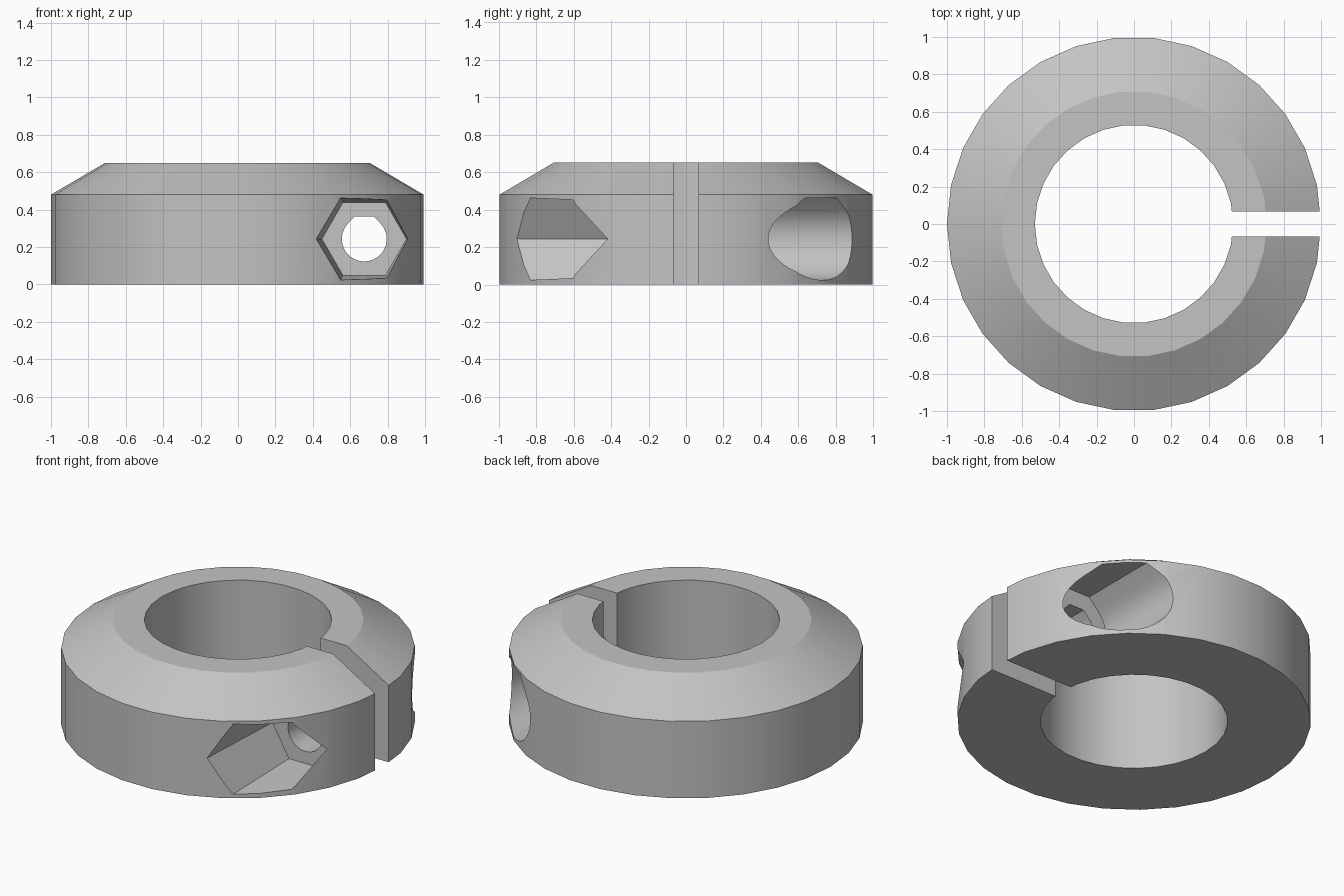
import bpy, bmesh
from math import sin, cos, tan, pi, radians

if "Cube" in bpy.data.objects:
    bpy.data.objects.remove(bpy.data.objects["Cube"])

grey = bpy.data.materials.new("plain grey")
grey.use_nodes = True
grey.diffuse_color = (0.55, 0.55, 0.55, 1)
grey.node_tree.nodes["Principled BSDF"].inputs["Base Color"].default_value = grey.diffuse_color

SIDES = 30
SCREW_X, SCREW_Z = 0.675, 0.243


def make(name, loops, closed=False):
    """Skin a list of equal-length vertex loops; cap the ends or close the ring."""
    bm = bmesh.new()
    rows = [[bm.verts.new(p) for p in loop] for loop in loops]
    n = len(rows[0])
    pairs = list(zip(rows, rows[1:]))
    if closed:
        pairs.append((rows[-1], rows[0]))
    else:
        bm.faces.new(rows[0])
        bm.faces.new(rows[-1])
    for a, b in pairs:
        for i in range(n):
            j = (i + 1) % n
            bm.faces.new((a[i], a[j], b[j], b[i]))
    bmesh.ops.recalc_face_normals(bm, faces=bm.faces)
    mesh = bpy.data.meshes.new(name)
    bm.to_mesh(mesh)
    bm.free()
    mesh.materials.append(grey)
    obj = bpy.data.objects.new(name, mesh)
    bpy.context.collection.objects.link(obj)
    return obj


def bore(name, outline, y0, r0, y1, r1):
    """Cutter along y around the screw axis, tapering from r0 to r1."""
    return make(name, [[(SCREW_X + u * r, y, SCREW_Z + v * r) for u, v in outline]
                       for y, r in ((y0, r0), (y1, r1))])


# Collar body: chamfered ring profile revolved about z
profile = [(0.53, 0), (1, 0), (1, 0.48), (0.71, 0.65), (0.53, 0.65)]
angles = [2 * pi * i / SIDES for i in range(SIDES)]
collar = make("clamp_collar",
              [[(r * cos(a), r * sin(a), z) for r, z in profile] for a in angles], closed=True)

# Outlines: hexagon, and round hole with a flat-topped teardrop roof
hexagon = [(cos(i * pi / 3), sin(i * pi / 3)) for i in range(6)]
arc = [radians(135 + 270 * i / 27) for i in range(28)]
flat = tan(pi / 8)
teardrop = [(cos(a), sin(a)) for a in arc] + [(flat, 1), (-flat, 1)]

# Cutters: clamping slot, nut pocket, screw head recess, screw hole
slot = make("slot_cutter", [[(x, y, z) for y, z in
                             ((-0.067, -1), (0.067, -1), (0.067, 1), (-0.067, 1))]
                            for x in (0.2, 1.5)])
cutters = [
    slot,
    bore("nut_pocket_cutter", hexagon, -1.1, 0.266, -0.30, 0.226),
    bore("head_recess_cutter", teardrop, 0.30, 0.22, 1.1, 0.22),
    bore("screw_hole_cutter", teardrop, -0.5, 0.12, 0.5, 0.12),
]
for cutter in cutters:
    cutter.hide_render = True
    mod = collar.modifiers.new(cutter.name, 'BOOLEAN')
    mod.operation = 'DIFFERENCE'
    mod.solver = 'EXACT'
    mod.object = cutter

# Bake the cuts and drop the cutters
depsgraph = bpy.context.evaluated_depsgraph_get()
cut_mesh = bpy.data.meshes.new_from_object(collar.evaluated_get(depsgraph))
collar.modifiers.clear()
collar.data = cut_mesh
for cutter in cutters:
    bpy.data.objects.remove(cutter)

bpy.ops.object.select_all(action='DESELECT')
collar.select_set(True)
bpy.context.view_layer.objects.active = collar
bpy.ops.object.shade_smooth_by_angle(angle=radians(28))
